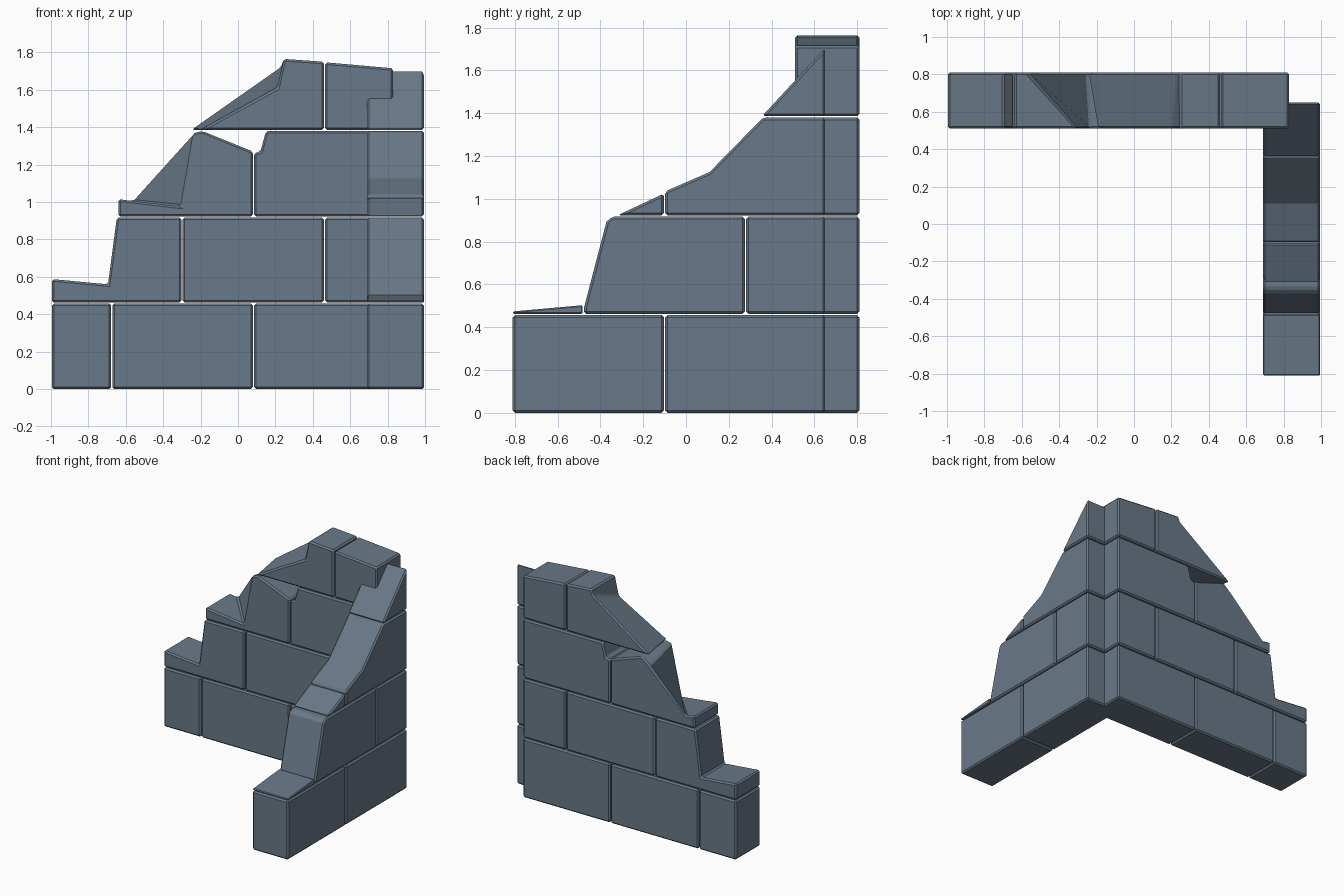
import bpy, bmesh

if "Cube" in bpy.data.objects:
    bpy.data.objects.remove(bpy.data.objects["Cube"])

# single slate colour
slate = bpy.data.materials.new("slate stone")
slate.diffuse_color = (0.141, 0.191, 0.246, 1)
slate.use_nodes = True
slate.node_tree.nodes["Principled BSDF"].inputs["Base Color"].default_value = slate.diffuse_color

Z = [0.0, 0.463, 0.923, 1.386]      # bottom of each course
T = [0.457, 0.917, 1.380]           # top of each course


def stone(name, near, far, to3d):
    """Loft a stone between two matching (u, z) outlines and chamfer it."""
    bm = bmesh.new()
    a = [bm.verts.new(to3d(u, z, 0)) for u, z in near]
    b = [bm.verts.new(to3d(u, z, 1)) for u, z in far]
    n = len(a)
    bm.faces.new(a)
    bm.faces.new(b[::-1])
    for i in range(n):
        j = (i + 1) % n
        bm.faces.new((a[i], b[i], b[j], a[j]))
    bmesh.ops.recalc_face_normals(bm, faces=bm.faces)
    me = bpy.data.meshes.new(name)
    bm.to_mesh(me)
    bm.free()
    me.materials.append(slate)
    ob = bpy.data.objects.new(name, me)
    bpy.context.collection.objects.link(ob)
    bev = ob.modifiers.new("chamfer", 'BEVEL')
    bev.width = 0.011
    bev.segments = 1
    bev.limit_method = 'ANGLE'
    bev.angle_limit = 0.6
    return ob


def back(name, near, far=None):
    return stone(name, near, far or near, lambda u, z, t: (u, 0.51 + 0.30 * t, z))


def side(name, near):
    return stone(name, near, near, lambda u, z, t: (0.69 + 0.305 * t, u, z))


def box(u0, u1, row):
    return [(u0, Z[row]), (u1, Z[row]), (u1, T[row]), (u0, T[row])]


# whole stones of the back wall and the side wall
for i, (u0, u1, r) in enumerate([(-.995, -.678, 0), (-.672, .08, 0), (.086, .83, 0),
                                 (-.297, .46, 1), (.466, .83, 1)]):
    back(f"back_wall_stone_{i + 1}", box(u0, u1, r))
for i, (u0, u1, r) in enumerate([(-.81, -.103, 0), (-.097, .65, 0), (.281, .65, 1)]):
    side(f"side_wall_stone_{i + 1}", box(u0, u1, r))

# broken stones of the back wall
back("back_broken_second_course", [
    (-.995, Z[1]), (-.303, Z[1]), (-.303, T[1]), (-.648, T[1]), (-.695, .56), (-.995, .588)])
back("back_broken_third_course",
     [(-.64, Z[2]), (.08, Z[2]), (.08, 1.27), (-.19, 1.38), (-.24, 1.37), (-.30, .975), (-.64, 1.015)],
     [(-.64, Z[2]), (.08, Z[2]), (.08, 1.27), (-.19, 1.36), (-.25, 1.31), (-.57, 1.005), (-.64, 1.015)])
back("back_notched_third_course", [
    (.086, Z[2]), (.83, Z[2]), (.83, T[2]), (.15, T[2]), (.12, 1.27), (.086, 1.262)])
back("back_broken_top_course",
     [(-.20, Z[3]), (.46, Z[3]), (.46, 1.75), (.245, 1.765), (.21, 1.61)],
     [(-.25, Z[3]), (.46, Z[3]), (.46, 1.75), (.245, 1.765), (.23, 1.725)])
back("back_top_corner_stone", [
    (.466, Z[3]), (.83, Z[3]), (.83, 1.715), (.466, 1.747)])

# broken stones of the side wall
side("side_sliver_second_course", [
    (-.81, Z[1]), (-.483, Z[1]), (-.483, .503), (-.81, .474)])
side("side_broken_second_course", [
    (-.477, Z[1]), (.275, Z[1]), (.275, T[1]), (-.345, T[1]), (-.372, .892), (-.477, .49)])
side("side_sliver_third_course", [
    (-.32, Z[2]), (-.103, Z[2]), (-.103, 1.025)])
side("side_broken_third_course", [
    (-.097, Z[2]), (.65, Z[2]), (.65, T[2]), (.36, T[2]), (.11, 1.125), (-.097, 1.035)])
side("side_broken_top_course", [
    (.355, Z[3]), (.65, Z[3]), (.65, 1.705)])
